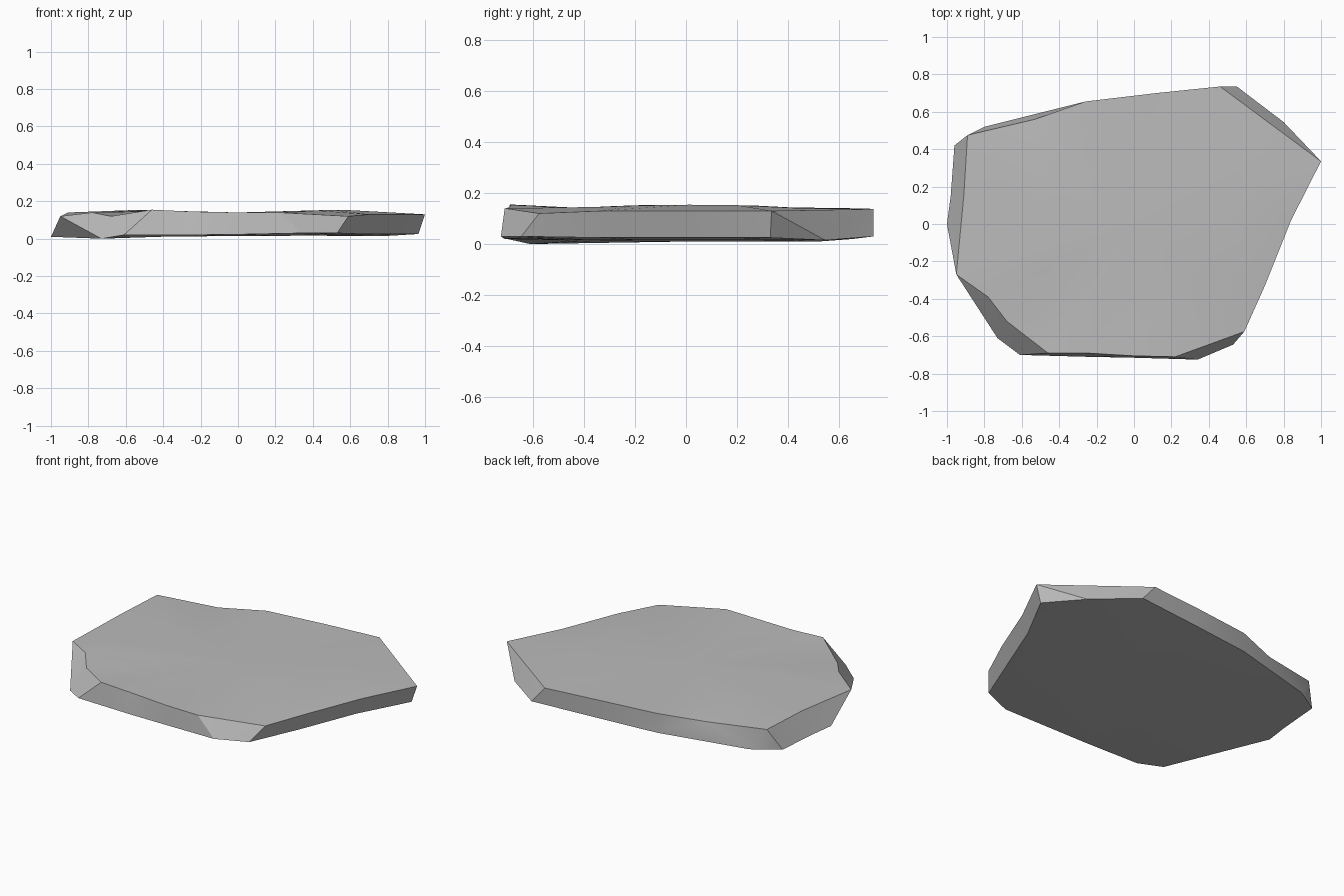
import bpy
import bmesh
import math
from mathutils import Vector

cube = bpy.data.objects.get("Cube")
if cube:
    bpy.data.objects.remove(cube, do_unlink=True)

# Stone colour
stone = bpy.data.materials.new("light grey stone")
stone.use_nodes = True
grey = (0.5, 0.5, 0.5, 1)
stone.diffuse_color = grey
shader = stone.node_tree.nodes["Principled BSDF"]
shader.inputs["Base Color"].default_value = grey
shader.inputs["Roughness"].default_value = 0.9

# Upper and lower rims, both counter-clockwise from the left corner
upper_rim = [
    (-.95, -.27, .12), (-.78, -.39, .14), (-.68, -.52, .12), (-.46, -.69, .155),
    (-.25, -.69, .145), (0, -.705, .14), (.22, -.71, .14), (.59, -.575, .12),
    (.7, -.33, .13), (.84, .02, .13), (1, .335, .13), (.46, .735, .137),
    (.12, .7, .14), (-.26, .655, .14), (-.53, .56, .125), (-.89, .475, .14),
    (-.91, .15, .14)]
lower_rim = [
    (-1, 0, .01), (-.73, -.61, 0), (-.61, -.7, .02), (-.25, -.71, .02),
    (0, -.715, .023), (.34, -.725, .03), (.53, -.645, .03), (.66, -.33, .025),
    (.8, .02, .025), (.965, .33, .025), (.8, .545, .015), (.55, .735, .03),
    (.12, .695, .025), (-.26, .655, .02), (-.8, .52, .01), (-.96, .42, .012),
    (-.98, .15, .01)]


def bridge(bm, a, b):
    """Join two closed rims with triangles, always taking the shorter diagonal."""
    i = j = 0
    while i < len(a) or j < len(b):
        p, q = a[i % len(a)], b[j % len(b)]
        p2, q2 = a[(i + 1) % len(a)], b[(j + 1) % len(b)]
        step_a = j == len(b) or (
            i < len(a) and (p2.co - q.co).length < (q2.co - p.co).length)
        bm.faces.new((p, p2, q) if step_a else (p, q2, q))
        i, j = (i + 1, j) if step_a else (i, j + 1)


def cap(bm, rim, height, centre_z):
    """Close a rim with an inner ring of gentle bumps and a centre fan."""
    inner = []
    for v in rim:
        x, y = v.co.x * .6, v.co.y * .6
        inner.append(bm.verts.new((x, y, height(x, y))))
    centre = bm.verts.new((0, 0, centre_z))
    for k in range(len(rim)):
        n = (k + 1) % len(rim)
        bm.faces.new((rim[k], rim[n], inner[n], inner[k]))
        bm.faces.new((inner[k], inner[n], centre))


# Slab: broken sides, worn top and flat underside
bm = bmesh.new()
upper = [bm.verts.new(Vector(p)) for p in upper_rim]
lower = [bm.verts.new(Vector(p)) for p in lower_rim]
bridge(bm, upper, lower)
cap(bm, upper, lambda x, y: .145 + .009 * math.cos(2 * math.atan2(y, x)), .14)
cap(bm, lower, lambda x, y: .014 + .006 * x, .018)
bmesh.ops.recalc_face_normals(bm, faces=bm.faces[:])

mesh = bpy.data.meshes.new("stone_slab")
bm.to_mesh(mesh)
bm.free()
mesh.materials.append(stone)
slab = bpy.data.objects.new("stone_slab", mesh)
bpy.context.collection.objects.link(slab)

# Soft caps, crisp rim
bpy.ops.object.select_all(action="DESELECT")
slab.select_set(True)
bpy.context.view_layer.objects.active = slab
bpy.ops.object.shade_smooth_by_angle(angle=math.radians(30))
